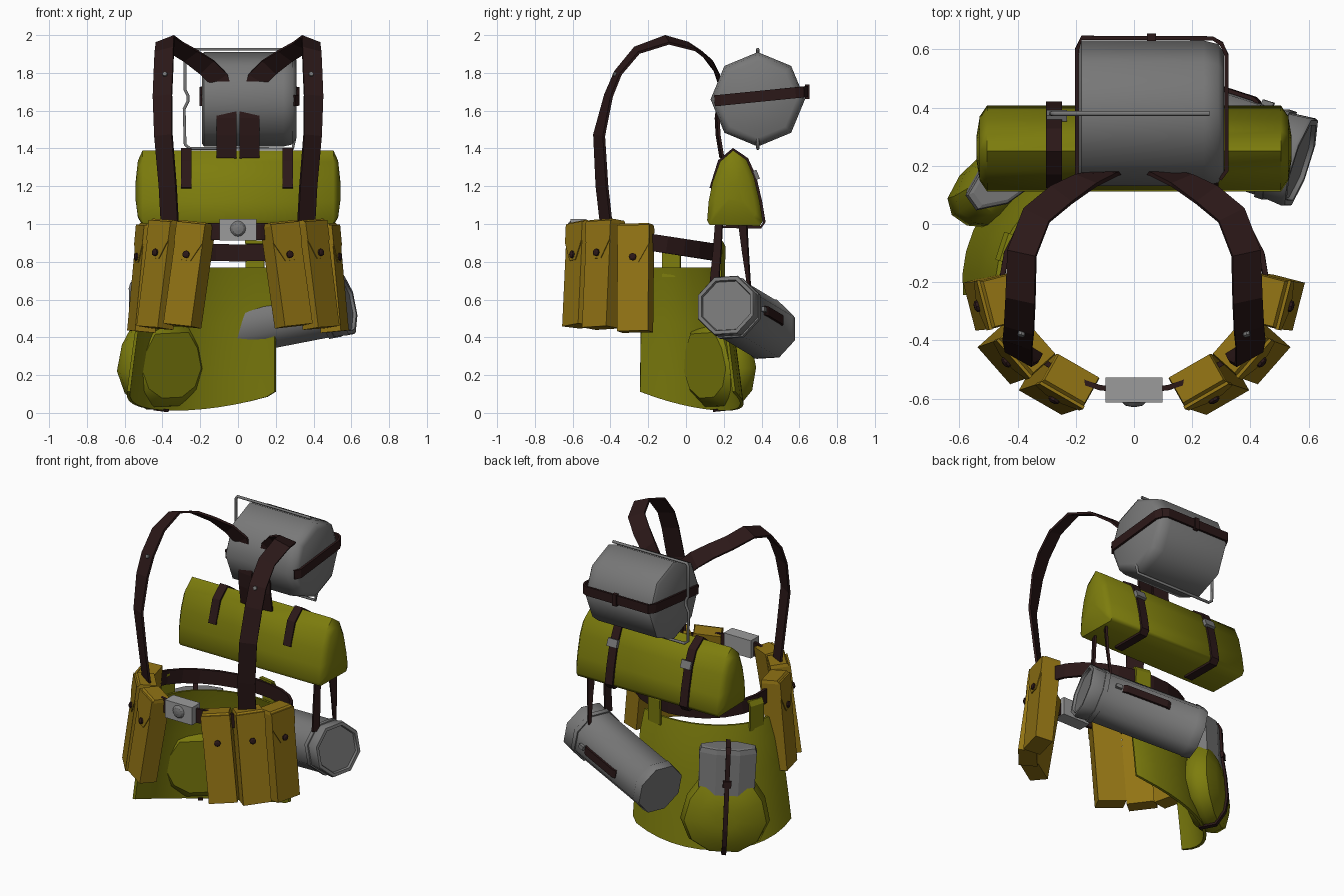
import bpy, bmesh, math
from mathutils import Vector as V, Matrix

if "Cube" in bpy.data.objects:
    bpy.data.objects.remove(bpy.data.objects["Cube"])


def mat(name, rgb):
    m = bpy.data.materials.new(name)
    m.diffuse_color = (*rgb, 1)
    m.use_nodes = True
    m.node_tree.nodes["Principled BSDF"].inputs["Base Color"].default_value = m.diffuse_color
    return m


GREEN = mat("green_canvas", (0.205, 0.205, 0.004))
GOLD = mat("ochre_canvas", (0.29, 0.175, 0.007))
BROWN = mat("brown_leather", (0.024, 0.009, 0.009))
GREY = mat("grey_metal", (0.19, 0.19, 0.19))
PALE = mat("buckle_metal", (0.33, 0.33, 0.33))


def loft(name, rings, m=GREY, closed=False, smooth=0, mx=None):
    """Bridge rings of equal point counts, capping the ends unless closed."""
    bm = bmesh.new()
    vs = [[bm.verts.new(mx @ V(p) if mx else V(p)) for p in r] for r in rings]
    n = len(vs[0])
    for a, b in zip(vs, vs[1:] + (vs[:1] if closed else [])):
        for i in range(n):
            j = (i + 1) % n
            bm.faces.new((a[i], a[j], b[j], b[i]))
    if not closed:
        bm.faces.new(vs[0])
        bm.faces.new(vs[-1])
    bmesh.ops.recalc_face_normals(bm, faces=bm.faces)
    me = bpy.data.meshes.new(name)
    bm.to_mesh(me)
    bm.free()
    ob = bpy.data.objects.new(name, me)
    bpy.context.collection.objects.link(ob)
    me.materials.append(m)
    if smooth:
        bpy.ops.object.select_all(action='DESELECT')
        ob.select_set(True)
        bpy.context.view_layer.objects.active = ob
        bpy.ops.object.shade_smooth_by_angle(angle=math.radians(smooth))
    return ob


def ribbon(name, pts, wid, dirs, m=BROWN, th=0.014, closed=False, mx=None):
    """Flat strap along pts; dirs is one width direction or one per point."""
    pts = [V(p) for p in pts]
    n = len(pts)
    rings = []
    for i, p in enumerate(pts):
        a = pts[i - 1] if i or closed else p
        b = pts[(i + 1) % n] if i < n - 1 or closed else p
        t = (b - a).normalized()
        w = V(dirs[i] if isinstance(dirs, list) else dirs)
        w = (w - t * w.dot(t)).normalized()
        h = t.cross(w) * th / 2
        w *= (wid[i] if isinstance(wid, list) else wid) / 2
        rings.append([p - w - h, p + w - h, p + w + h, p - w + h])
    return loft(name, rings, m, closed, mx=mx)


def box(name, c, s, m=PALE, mx=None):
    x, y, z = (d / 2 for d in s)
    q = [(-x, -y), (x, -y), (x, y), (-x, y)]
    return loft(name, [[V(c) + V((a, b, k)) for a, b in q] for k in (-z, z)], m, mx=mx)


def frame(o, out, up):
    """Matrix with local y pointing outwards and local z up."""
    z = V(up).normalized()
    y = V(out)
    y = (y - z * y.dot(z)).normalized()
    x = y.cross(z)
    return Matrix.Translation(V(o)) @ Matrix((x, y, z)).transposed().to_4x4()


def barrel(name, stations, n=8, m=GREY, mx=None, smooth=0, rot=0, sx=1, sy=1):
    """Prism or stud along local z from (z, radius) stations."""
    ang = [rot + 2 * math.pi * i / n for i in range(n)]
    return loft(name, [[(r * sx * math.cos(a), r * sy * math.sin(a), z) for a in ang]
                       for z, r in stations], m, smooth=smooth, mx=mx)


# waist belt, higher at the front, with plate buckle
bp = []
for i in range(24):
    a = 2 * math.pi * i / 24
    s = math.sin(a)
    bp.append((0.455 * math.cos(a), -0.2 + 0.375 * s, 0.905 - 0.058 * s))
ribbon("waist_belt", bp, 0.09, (0, 0, 1), th=0.018, closed=True)
box("belt_buckle", (0, -0.57, 0.97), (0.195, 0.085, 0.115))
barrel("buckle_knob", [(0, 0.042), (0.012, 0.03), (0.016, 0.01)], 12,
       mx=frame((0, -0.612, 0.975), (0, 0, 1), (0, -1, 0)))

# ammunition pouches, shoulder straps and roll straps: mirrored pairs
pouches = [((0.22, -0.54, 1.0), (0.295, -0.565, 0.46), (0.5, -0.87, 0)),
           ((0.37, -0.425, 1.01), (0.44, -0.45, 0.45), (0.75, -0.66, 0)),
           ((0.46, -0.265, 0.99), (0.512, -0.27, 0.43), (0.97, -0.25, 0))]
shoulder = [((.36, -.42, .98), (.8, .5, 0)), ((.372, -.445, 1.2), (.8, .5, 0)),
            ((.395, -.46, 1.47), (.8, .45, 0)), ((.40, -.41, 1.68), (.9, .3, -.1)),
            ((.395, -.36, 1.8), (.9, .2, -.2)), ((.39, -.26, 1.92), (.9, .1, -.3)),
            ((.385, -.1, 1.975), (.9, .1, -.35)), ((.335, .03, 1.94), (.8, .4, -.35)),
            ((.25, .1, 1.89), (.7, .4, -.4)), ((.165, .15, 1.83), (.8, .2, -.5)),
            ((.10, .175, 1.765), (1, 0, -.3)), ((.085, .18, 1.71), (1, 0, 0))]
roll = [(.125, .995), (.112, 1.02), (.12, 1.12), (.14, 1.22), (.18, 1.33), (.25, 1.39),
        (.32, 1.34), (.36, 1.25), (.39, 1.12), (.407, 1.015), (.39, .99)]
for sx, side in ((-1, "left"), (1, "right")):
    def f(p):
        return (p[0] * sx, p[1], p[2])
    for k, (t, b, n) in enumerate(pouches):
        t, b, n = V(f(t)), V(f(b)), V(f(n))
        mx = frame((t + b) / 2, n, t - b)
        nm = f"{side}_pouch_{k + 1}"
        h = (t - b).length / 2
        q = lambda w, d0, d1: [(-w, d0), (w, d0), (w, d1), (-w, d1)]
        loft(nm, [[(x, y, z) for x, y in r] for z, r in
                  ((-h, q(.085, -.055, .056)), (h - .01, q(.085, -.06, .056)),
                   (h + .01, q(.08, -.06, .04)))], GOLD, mx=mx)
        fl = [(-.087, h), (.087, h), (.087, h - .1), (.03, h - .2), (-.03, h - .2), (-.087, h - .1)]
        loft(nm + "_flap", [[(x, y, z) for x, z in fl] for y in (.05, .061)], GOLD, mx=mx)
        barrel(nm + "_stud", [(.055, .02), (.07, .02), (.076, .01)], 8, BROWN,
               mx=mx @ Matrix.Translation((0, 0, h - .17)) @ Matrix.Rotation(-math.pi / 2, 4, 'X'))
    ribbon(side + "_shoulder_strap", [f(p) for p, _ in shoulder], 0.105, [f(d) for _, d in shoulder])
    barrel(side + "_strap_rivet", [(0, .014), (.016, .012)], 8,
           mx=frame(f((.385, -.37, 1.79)), (0, 0, 1), f((.2, -.9, .4))))
    # yoke tab behind the neck
    ribbon(side + "_yoke_tab", [f(p) for p in ((.06, .185, 1.72), (.06, .165, 1.56),
           (.06, .17, 1.47), (.06, .19, 1.35))], 0.105, f((1, .12, 0)))
    # strap and buckle round the bedroll
    rp = [(.26 + (y - .26) * 1.05, 1.2 + (z - 1.2) * 1.03) for y, z in roll]
    ribbon(side + "_roll_strap", [(.263 * sx - .012 * (sx < 0), y, z)
           for y, z in [(.131, 1.19)] + rp[4:] + [(.3, .984), (.17, .986)]], 0.055, (1, 0, 0))
    box(side + "_roll_buckle", (0, 0, 0), (.07, .022, .05), GREY,
        mx=frame((.265 * sx, .372, 1.26), (0, 1, .4), (0, -.4, 1)))

# bedroll with slightly domed ends
loft("bedroll", [[(x, .26 + (y - .26) * s, 1.17 + (z - 1.17) * s) for y, z in roll]
                 for x, s in ((-.542, .25), (-.53, .75), (-.505, 1), (.505, 1), (.53, .75), (.542, .25))],
     GREEN, smooth=58)

# mess kit: octagonal pot lying along x, with wire handle and strap
kit = frame((0, .38, 1.66), (0, 1, 0), (1, 0, 0))
barrel("mess_kit", [(-.19, .235), (-.18, .25), (.24, .25), (.29, .238), (.31, .205)], 8, mx=kit, smooth=50)
ribbon("mess_kit_strap", [(x, y, 1.65 + (y - .13) * .1) for x, y in
       ((.296, .155), (.318, .185), (.318, .58), (.30, .62), (.27, .638), (-.18, .64), (-.196, .6), (-.196, .16))],
       .058, (0, 0, 1))
box("mess_kit_buckle", (.06, .642, 1.70), (.03, .025, .075), BROWN)
cu = bpy.data.curves.new("wire_handle", 'CURVE')
cu.dimensions, cu.bevel_depth, cu.bevel_resolution = '3D', .009, 1
wire = [(.26, 1.925), (-.27, 1.925), (-.28, 1.91), (-.28, 1.71), (-.265, 1.68), (-.265, 1.65),
        (-.285, 1.61), (-.28, 1.42), (-.255, 1.4), (.29, 1.4), (.3, 1.45), (.3, 1.52)]
sp = cu.splines.new('POLY')
sp.points.add(len(wire) - 1)
for p, (x, z) in zip(sp.points, wire):
    p.co = (x, .38, z, 1)
cu.use_fill_caps = True
cu.materials.append(GREY)
bpy.context.collection.objects.link(bpy.data.objects.new("wire_handle", cu))

# haversack: curved flap flaring outwards round the left hip
rings = []
N = 14
for i in range(N + 1):
    t = i / N
    a = math.radians(66 + 119 * t)
    zb = .012 + .1 * (2 * t - 1) ** 2
    sec = []
    for k in range(6):
        u = k / 5
        g = u ** .7
        x, y = (.475 + .115 * g) * math.cos(a), -.2 + (.385 + .12 * g) * math.sin(a)
        sec.append((min(x, .2), y, .77 + (zb - .77) * u))
    inner = [(x * .97, -.2 + (y + .2) * .965, z) for x, y, z in reversed(sec)]
    rings.append(sec + inner)
loft("haversack", rings, GREEN, smooth=50)
# tabs holding the haversack on the belt
for i, deg in enumerate((79, 162)):
    a = math.radians(deg)
    c, s = math.cos(a), math.sin(a)
    ribbon(f"haversack_tab_{i + 1}", [(r * c, -.2 + (r - .078) * s, z) for r, z in
           ((.475, .72), (.478, .88), (.465, .905), (.445, .905))], .1, (-s, c, 0), GREEN)

# canteen in its cover with metal cup and strap
cm = frame((-.405, .175, .255), (-.58, .81, 0), (.0, -.07, 1))
half = [(.15, .24), (.23, .12), (.265, -.03), (.21, -.16), (.09, -.235)]
out = half + [(-w, h) for w, h in reversed(half)]
loft("canteen", [[(w * s, d, h * s) for w, h in out] for d, s in
                 ((-.095, .72), (-.05, .92), (.01, 1), (.065, .92), (.105, .62), (.12, .25))],
     GREEN, mx=cm, smooth=40)
barrel("canteen_cup", [(.15, .165), (.41, .17), (.44, .16), (.445, .14)], 8,
       mx=cm @ Matrix.Translation((0, .03, 0)), rot=math.pi / 8, sx=1.08, sy=.48)
ribbon("canteen_strap", [(0, -.03, .452), (0, .1, .452), (0, .112, .42), (0, .112, .22), (0, .125, .08),
       (0, .13, -.06), (0, .11, -.16), (0, .05, -.238), (0, -.05, -.24)], .028, (1, 0, 0), mx=cm)
box("canteen_buckle", (0, .116, .23), (.05, .02, .04), BROWN, mx=cm)

# canister slung below the roll, axis tilted
p0, p1 = V((-.12, .435, .435)), V((.575, .21, .57))
ax = p1 - p0
L = ax.length
can = frame(p0, (0, 1, 0), ax)
barrel("canister", [(0, .14), (.0, .16), (.05, .168), (.06, .162), (L - .11, .162), (L - .11, .171),
                    (L - .08, .171), (L - .08, .163), (L - .01, .17), (L, .165), (L, .145), (L - .015, .14)],
       8, mx=can, rot=math.pi / 8, smooth=50)
ribbon("canister_side_strap", [(0, .15, .24), (0, .16, .26), (0, .16, .52), (0, .15, .54)],
       .05, (1, 0, 0), mx=can)
box("canister_side_catch", (0, .155, .57), (.025, .025, .04), GREY, mx=can)
# hangers from the roll to the canister
ribbon("canister_hanger_front", [(.45, .175, 1.01), (.45, .165, .85), (.455, .15, .68)],
       [.04, .045, .05], (.4, 1, 0))
ribbon("canister_hanger_back", [(.47, .30, 1.01), (.47, .315, .85), (.46, .335, .66)],
       [.05, .035, .015], (.6, 1, 0))
